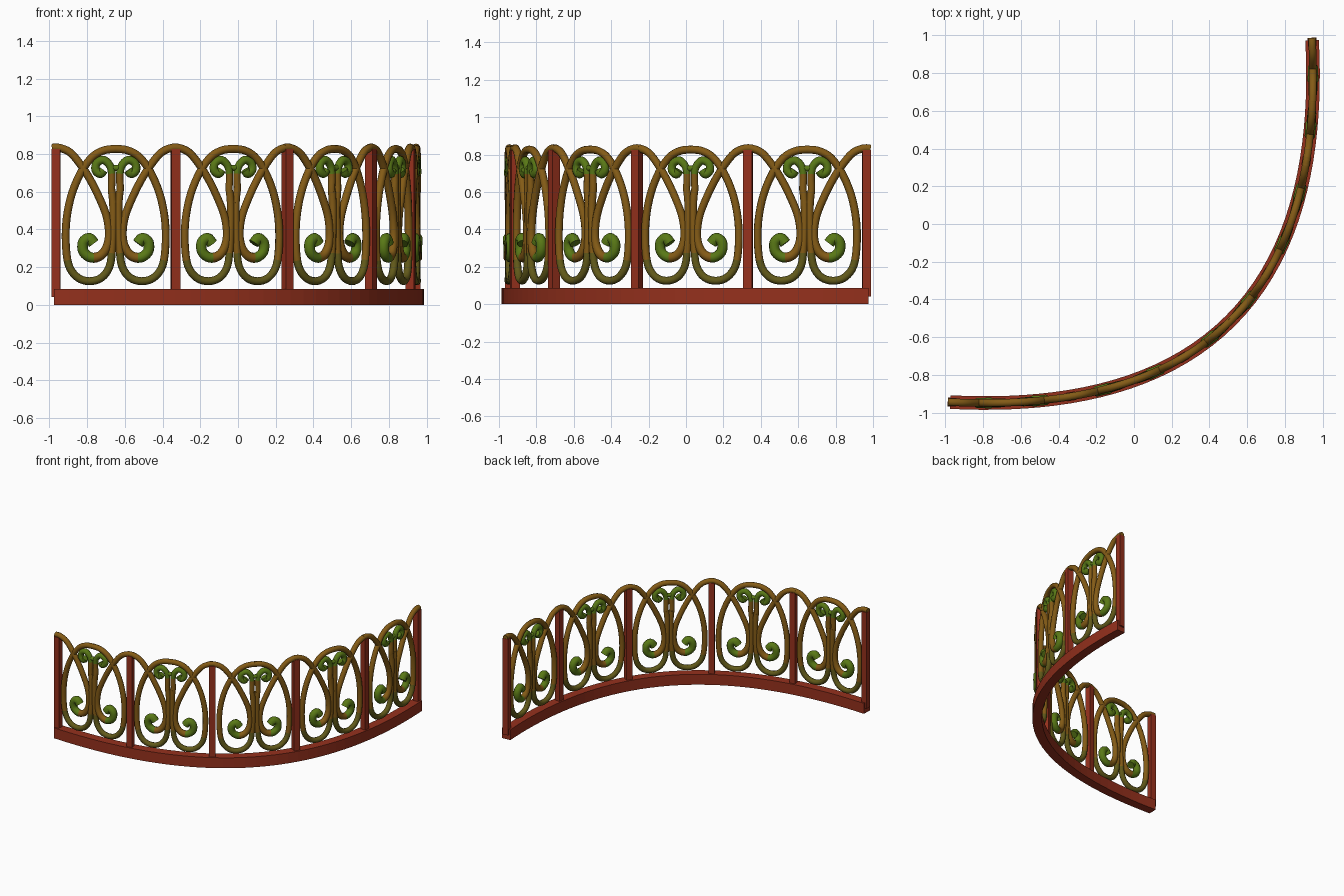
import bpy, math
from mathutils import Vector
from mathutils.geometry import interpolate_bezier

if "Cube" in bpy.data.objects:
    bpy.data.objects.remove(bpy.data.objects["Cube"])


def material(name, rgb):
    m = bpy.data.materials.new(name)
    m.diffuse_color = (*rgb, 1)
    m.use_nodes = True
    m.node_tree.nodes["Principled BSDF"].inputs["Base Color"].default_value = m.diffuse_color
    return m


RED = material("red_paint", (0.30, 0.030, 0.012))
BRONZE = material("bronze", (0.23, 0.105, 0.008))
OLIVE = material("olive", (0.12, 0.10, 0.010))
GREEN = material("green", (0.10, 0.19, 0.008))
MATS = [RED, BRONZE, OLIVE, GREEN]

# Ground plan of the fence, measured along its length
PLAN = interpolate_bezier(Vector((-0.965, -0.945, 0)), Vector((0.363, -1.01, 0)),
                          Vector((1.01, -0.363, 0)), Vector((0.945, 0.965, 0)), 400)
DIST = [0.0]
for a, b in zip(PLAN, PLAN[1:]):
    DIST.append(DIST[-1] + (b - a).length)
LENGTH = DIST[-1]
PANELS = 5
WIDTH = LENGTH / PANELS


def bend(u, v, z):
    """Flat fence coordinates (along, outward, up) to the curved plan."""
    i = 0
    while i < len(PLAN) - 2 and DIST[i + 1] < u:
        i += 1
    t = (PLAN[i + 1] - PLAN[i]).normalized()
    p = PLAN[i] + t * (u - DIST[i])
    return (p.x + t.y * v, p.y - t.x * v, z)


def make(name, verts, faces, smooth, ids):
    me = bpy.data.meshes.new(name)
    me.from_pydata([bend(*v) for v in verts], [], faces)
    for m in MATS:
        me.materials.append(m)
    for p, k in zip(me.polygons, ids):
        p.material_index = k
        p.use_smooth = smooth and len(p.vertices) == 4
    me.update()
    ob = bpy.data.objects.new(name, me)
    bpy.context.collection.objects.link(ob)
    return ob


def loft(rings):
    """Skin a list of equal vertex rings and cap both ends."""
    n = len(rings[0])
    verts = [v for r in rings for v in r]
    faces = [(i * n + j, i * n + (j + 1) % n, (i + 1) * n + (j + 1) % n, (i + 1) * n + j)
             for i in range(len(rings) - 1) for j in range(n)]
    last = (len(rings) - 1) * n
    faces += [tuple(reversed(range(n))), tuple(range(last, last + n))]
    return verts, faces


def smooth_path(pts, steps=4):
    """Catmull-Rom through (u, z, radius) points."""
    p = [Vector(q) for q in pts]
    p = [2 * p[0] - p[1]] + p + [2 * p[-1] - p[-2]]
    out = []
    for i in range(1, len(p) - 2):
        a, b, c, d = p[i - 1:i + 3]
        for k in range(steps):
            t = k / steps
            out.append(0.5 * (2 * b + (c - a) * t + (2 * a - 5 * b + 4 * c - d) * t * t
                              + (3 * b - a - 3 * c + d) * t ** 3))
    return out + [p[-2]]


def tube(name, pts, centre, side, colour, sides=10):
    path = smooth_path(pts)
    rings, ids = [], []
    for i, q in enumerate(path):
        d = path[min(i + 1, len(path) - 1)] - path[max(i - 1, 0)]
        d = Vector((d.x, d.y)).normalized()
        ring = []
        for j in range(sides):
            a = side * 2 * math.pi * j / sides
            c, s = math.cos(a) * q.z, math.sin(a) * q.z
            ring.append((centre + side * (q.x - d.y * c) * WIDTH / 0.64, s, q.y + d.x * c))
        rings.append(ring)
        if i < len(path) - 1:
            ids += [colour(i / 4, q.y)] * sides
    return make(name, *loft(rings), True, ids + [ids[0], ids[-1]])


# Base rail following the curve
rail = []
for i in range(41):
    u = -0.01 + (LENGTH + 0.02) * i / 40
    rail.append([(u, -0.036, 0), (u, 0.036, 0), (u, 0.036, 0.085), (u, -0.036, 0.085)])
make("base_rail", *loft(rail), False, [0] * 162)

# Square posts between panels
for i in range(PANELS + 1):
    u, h = i * WIDTH, 0.023
    make("post_%d" % i, *loft([[(u - h, -h, z), (u + h, -h, z), (u + h, h, z), (u - h, h, z)]
                               for z in (0.04, 0.825)]), False, [0] * 6)

R = 0.021
# Half of the arch that springs from a post and ends in the lower scroll
post_arch = [(u, z, r) for u, z, r in (
    (-.342, .833, R), (-.30, .832, R), (-.245, .808, R), (-.19, .745, R), (-.135, .66, R),
    (-.085, .56, R), (-.05, .47, R), (-.037, .38, R), (-.047, .31, .023), (-.08, .262, .025),
    (-.13, .25, .027), (-.172, .28, .028), (-.175, .33, .029), (-.143, .353, .029),
    (-.118, .325, .031))]
# Half of the horseshoe that rises again as the centre stem
horseshoe = [(u, z, R) for u, z in (
    (.005, .827), (-.06, .82), (-.125, .785), (-.185, .705), (-.235, .59), (-.263, .46),
    (-.268, .33), (-.252, .21), (-.205, .145), (-.14, .125), (-.075, .145), (-.033, .205),
    (-.02, .30), (-.015, .42), (-.014, .52), (-.02, .60))]
# Small crown scroll on top of the stem
crown = [(-.012, .54, .02), (-.023, .61, .02), (-.021, .68, .02), (-.03, .735, .021),
         (-.065, .768, .022), (-.102, .752, .022), (-.108, .715, .023), (-.083, .695, .024),
         (-.066, .715, .025)]

for i in range(PANELS):
    c = (i + 0.5) * WIDTH
    for side, tag in ((1, "left"), (-1, "right")):
        tube("post_arch_%d_%s" % (i, tag), post_arch, c, side,
             lambda t, z: 3 if t > 9.5 else 1)
        tube("horseshoe_%d_%s" % (i, tag), horseshoe, c, side,
             lambda t, z: 2 if z < 0.25 else 1)
        tube("crown_scroll_%d_%s" % (i, tag), crown, c, side,
             lambda t, z: 3 if t > 2 else 1)
    # Collar tying the two crown scrolls together
    tube("collar_%d" % i, [(-.04, .735, .016), (0, .725, .016), (.04, .735, .016)], c, 1,
         lambda t, z: 3)
